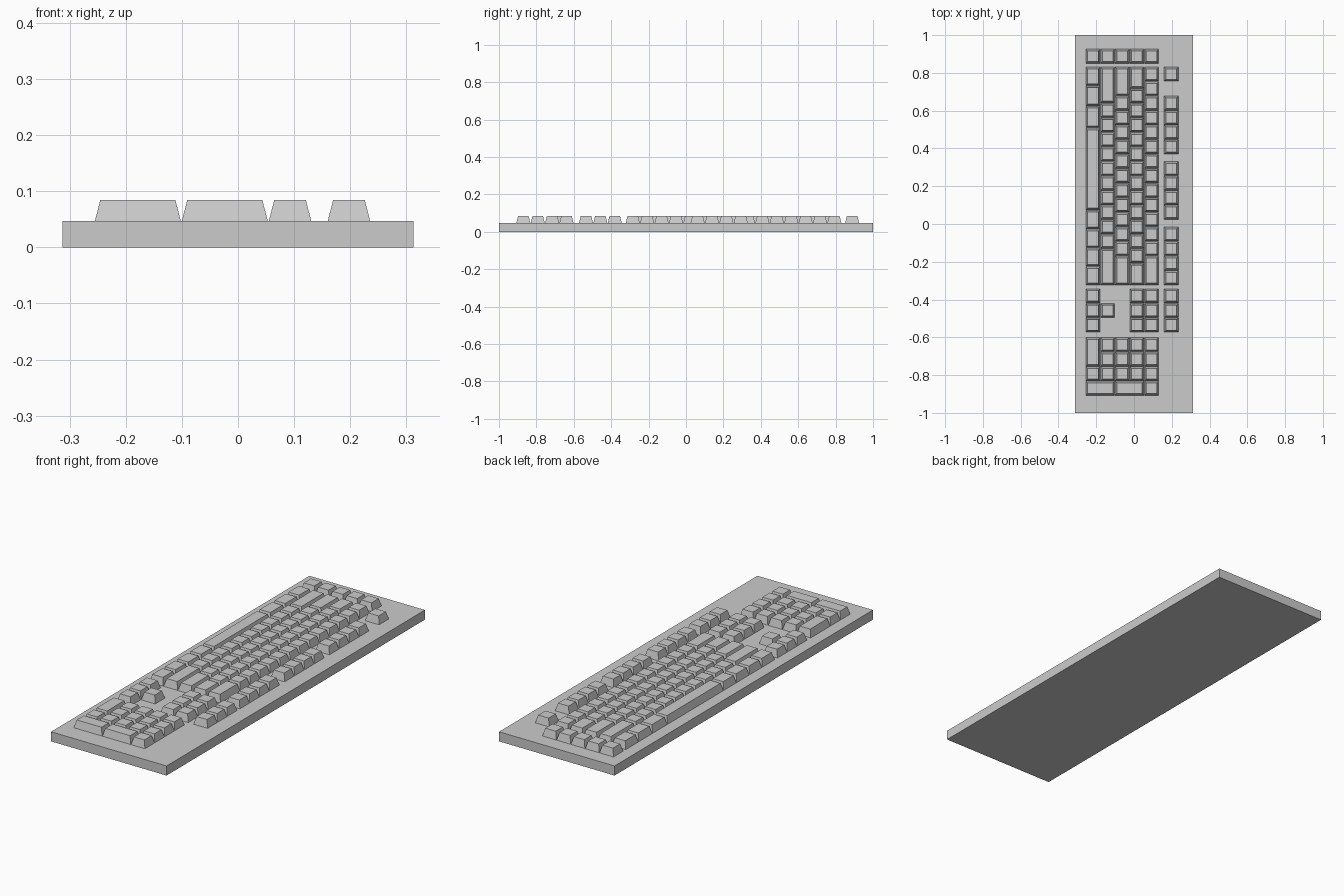
import bpy, bmesh

if "Cube" in bpy.data.objects:
    bpy.data.objects.remove(bpy.data.objects["Cube"])

U = 0.077            # key unit along the board (runs towards -y)
Y0 = 0.832           # start of the main block
PX, X0 = 0.0775, -0.256   # row pitch and first row edge across x
Z0, Z1 = 0.047, 0.084
GAP, INSET = 0.001, 0.0095


def make_object(name, bm):
    bmesh.ops.recalc_face_normals(bm, faces=bm.faces)
    mesh = bpy.data.meshes.new(name)
    bm.to_mesh(mesh)
    bm.free()
    obj = bpy.data.objects.new(name, mesh)
    bpy.context.collection.objects.link(obj)


def frustum(bm, x0, x1, y0, y1, z0, z1, inset):
    rings = []
    for z, i in ((z0, 0), (z1, inset)):
        rings.append([bm.verts.new(p) for p in (
            (x0 + i, y0 + i, z), (x1 - i, y0 + i, z),
            (x1 - i, y1 - i, z), (x0 + i, y1 - i, z))])
    lo, hi = rings
    bm.faces.new(lo[::-1])
    bm.faces.new(hi)
    for k in range(4):
        n = (k + 1) % 4
        bm.faces.new((lo[k], lo[n], hi[n], hi[k]))


def keys(name, items):
    """items: (row, first unit, last unit[, rows spanned])"""
    bm = bmesh.new()
    for row, a, b, *span in items:
        x = X0 + row * PX
        w = PX * (span[0] if span else 1)
        frustum(bm, x + GAP, x + w - GAP, Y0 - b * U + GAP, Y0 - a * U - GAP,
                Z0, Z1, INSET)
    make_object(name, bm)


def run(row, start, count):
    return [(row, start + i, start + i + 1) for i in range(count)]


# Case
bm = bmesh.new()
frustum(bm, -0.313, 0.313, -1, 1, 0, Z0, 0)
make_object("case", bm)

# Space bar row
edges = [0, 1.3, 2.7, 4.2, 9.85, 11.15, 12.45, 13.72, 15]
keys("space_row", [(0, a, b) for a, b in zip(edges, edges[1:])])

# Staggered letter rows with wide end keys
for row, name, start, count in ((1, "shift_row", 2.5, 10), (2, "home_row", 2, 11),
                                (3, "upper_row", 1.5, 12), (4, "number_row", 1, 12)):
    keys(name, [(row, 0, start), (row, start + count, 15)] + run(row, start, count))

# Function row, set apart from the main block
F = (0.159 - X0) / PX
keys("function_row", run(F, 0, 1) + run(F, 2, 4) + run(F, 6.5, 4)
     + run(F, 11, 4) + run(F, 15.25, 3))

# Arrow and navigation keys
keys("arrow_keys", run(0, 15.25, 3) + run(1, 16.25, 1))
keys("navigation_keys", run(3, 15.25, 3) + run(4, 15.25, 3))

# Number pad
N = 18.6
keys("number_pad", [(0, N, N + 2)] + run(0, N + 2, 1)
     + run(1, N, 3) + run(2, N, 3) + run(3, N, 3) + run(4, N, 4)
     + [(0, N + 3, N + 4, 2), (2, N + 3, N + 4, 2)])

# Extra column at the far end
keys("extra_keys", [(r, -1.23, -0.23) for r in range(5)])
